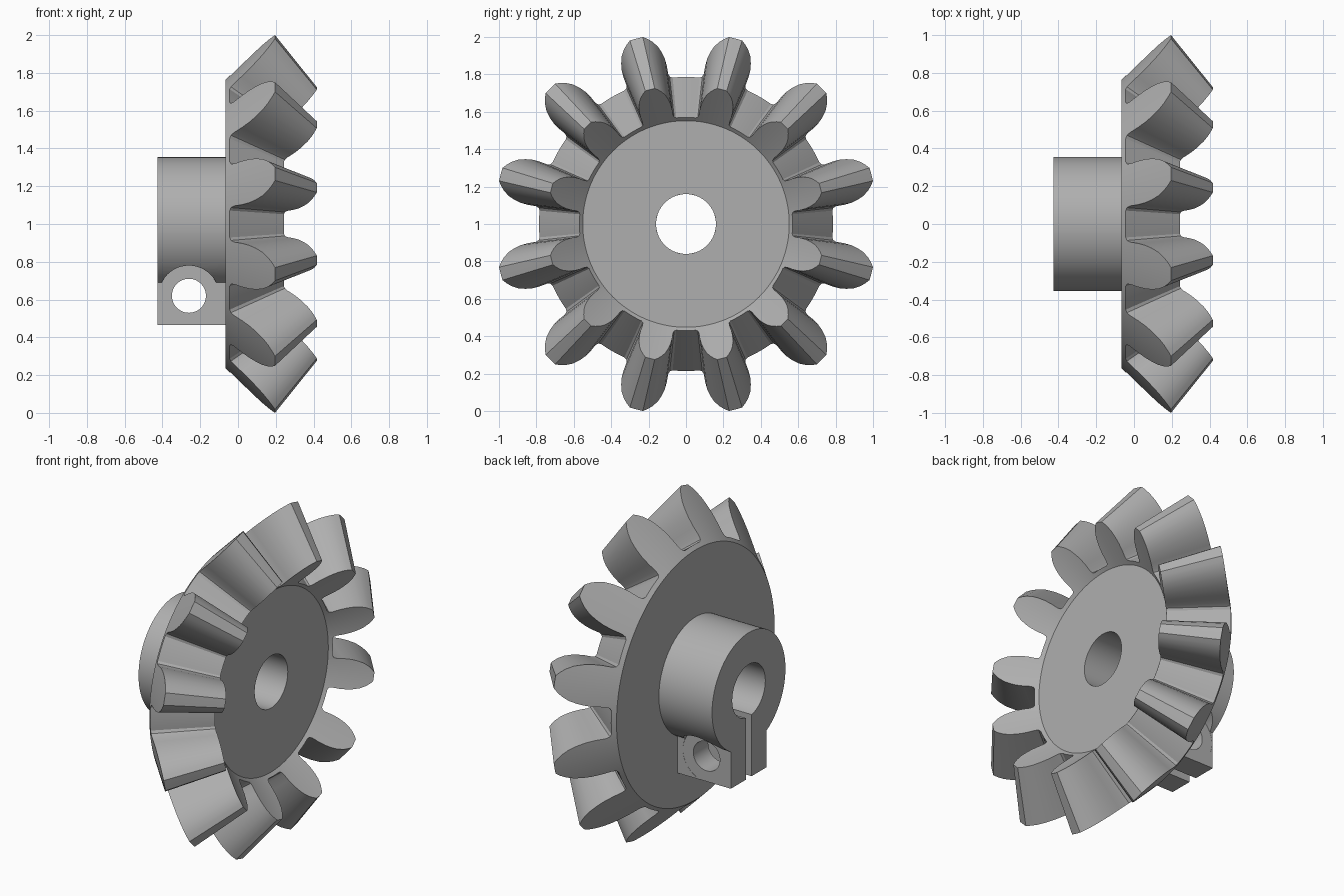
import bpy, bmesh, math
from math import sin, cos, radians, pi, sqrt, atan2

cube = bpy.data.objects.get("Cube")
if cube:
    bpy.data.objects.remove(cube, do_unlink=True)

steel = bpy.data.materials.new("light_grey_steel")
steel.use_nodes = True
GREY = (0.43, 0.43, 0.43, 1)
steel.diffuse_color = GREY
steel.node_tree.nodes["Principled BSDF"].inputs["Base Color"].default_value = GREY

AXIS_Z = 1.0
BORE = 0.16


def finish(name, bm):
    bmesh.ops.recalc_face_normals(bm, faces=bm.faces)
    mesh = bpy.data.meshes.new(name)
    bm.to_mesh(mesh)
    bm.free()
    mesh.materials.append(steel)
    obj = bpy.data.objects.new(name, mesh)
    bpy.context.collection.objects.link(obj)
    return obj


def smooth(obj, angle=30):
    bpy.ops.object.select_all(action='DESELECT')
    obj.select_set(True)
    bpy.context.view_layer.objects.active = obj
    bpy.ops.object.shade_smooth_by_angle(angle=radians(angle))


def bridge(bm, rings, closed=False):
    """Join successive rings of equal length with quads."""
    pairs = list(zip(rings, rings[1:]))
    if closed:
        pairs.append((rings[-1], rings[0]))
    for a, b in pairs:
        n = len(a)
        for i in range(n):
            j = (i + 1) % n
            bm.faces.new((a[i], a[j], b[j], b[i]))


# Gear wheel: half tooth as (degrees from tooth centre, radius on the back cone)
TEETH = 12
HALF = [(0, 1.026), (1, 1.026), (2, 1.026), (3.3, 1.01), (4.6, 0.99), (6, 0.96),
        (7, 0.925), (7.7, 0.89), (8.1, 0.85), (8.2, 0.81), (8.7, 0.793),
        (9.8, 0.786), (11.5, 0.786), (13.2, 0.786)]
TOOTH = [(-a, r) for a, r in HALF[:0:-1]] + HALF + [(15, 0.786)]
outline = [(radians(15 + 30 * k + a), r) for k in range(TEETH) for a, r in TOOTH]

CONE = 0.83      # back cone: radius = x + CONE
APEX = 1.0       # where all the teeth converge on the axis
TAPER = 0.725    # size of the small end of a tooth


def wheel_ring(bm, place):
    ring = []
    for a, r in outline:
        x, rad = place(r)
        ring.append(bm.verts.new((x, rad * sin(a), AXIS_Z + rad * cos(a))))
    return ring


bm = bmesh.new()
BACK, FRONT = -0.065, 0.225
places = [
    lambda r: (BACK, BORE),
    lambda r: (BACK, BACK + CONE),
    lambda r: (r - CONE, r),
    lambda r: (APEX - TAPER * (APEX + CONE - r), TAPER * r),
    lambda r: (FRONT, 0.552),
    lambda r: (FRONT, BORE),
]
bridge(bm, [wheel_ring(bm, p) for p in places], closed=True)
smooth(finish("bevel_gear_wheel", bm), 28)

# Split clamp hub: keyhole section swept along the axis
HUB, W, S, FOOT = 0.355, 0.173, 0.028, -0.535


def arc(radius, half_width, n=72):
    """Arc over the top, from +half_width to -half_width at the bottom."""
    start = atan2(-sqrt(radius ** 2 - half_width ** 2), half_width)
    sweep = 2 * (pi / 2 - start)
    return [(radius * cos(start + sweep * i / n), radius * sin(start + sweep * i / n))
            for i in range(n + 1)]


section = (arc(BORE, S) + [(-S, FOOT), (-W, FOOT)]
           + arc(HUB, W)[::-1] + [(W, FOOT), (S, FOOT)])
bm = bmesh.new()
ends = [[bm.verts.new((x, y, AXIS_Z + z)) for y, z in section] for x in (-0.425, BACK)]
bridge(bm, ends)
for end in ends:
    bm.faces.new(end)
hub = finish("clamp_hub", bm)

# Stepped cutter: bolt hole with a spot face on each side
BOLT_X, BOLT_Z = -0.26, 0.62
steps = [(-0.5, 0.16), (-W + 0.001, 0.16), (-W + 0.001, 0.09),
         (W - 0.001, 0.09), (W - 0.001, 0.16), (0.5, 0.16)]
bm = bmesh.new()
N = 48
rings = [[bm.verts.new((BOLT_X + r * cos(2 * pi * i / N), y, BOLT_Z + r * sin(2 * pi * i / N)))
          for i in range(N)] for y, r in steps]
bridge(bm, rings)
bm.faces.new(rings[0])
bm.faces.new(rings[-1])
cutter = finish("bolt_cutter", bm)
cutter.hide_render = True

mod = hub.modifiers.new("bolt_hole", 'BOOLEAN')
mod.operation = 'DIFFERENCE'
mod.solver = 'EXACT'
mod.object = cutter
bpy.context.view_layer.objects.active = hub
bpy.ops.object.modifier_apply(modifier=mod.name)
bpy.data.objects.remove(cutter, do_unlink=True)
smooth(hub)
